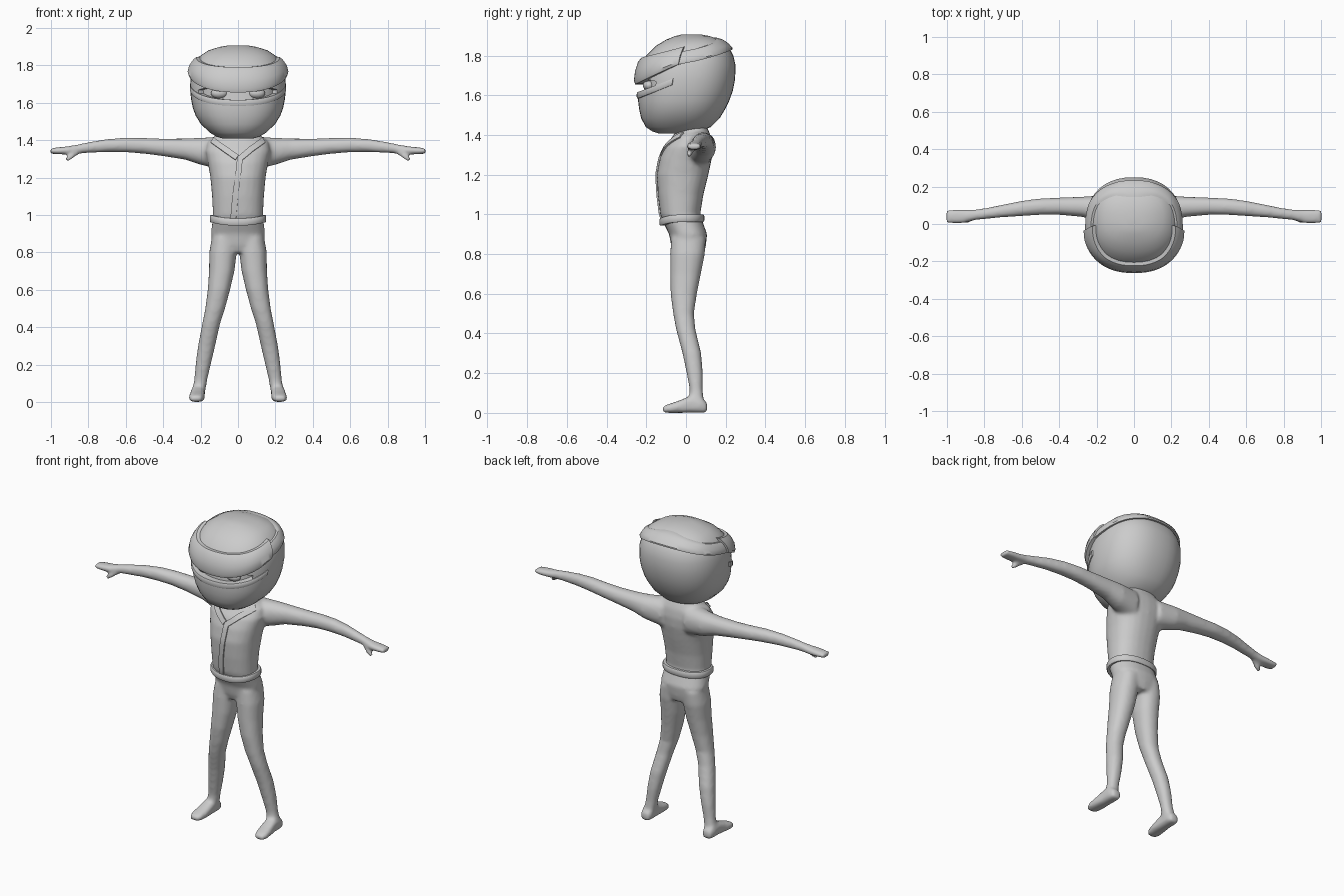
import bpy, bmesh
from math import sin, cos, radians, pi, copysign
from mathutils import Vector

if "Cube" in bpy.data.objects:
    bpy.data.objects.remove(bpy.data.objects["Cube"])


def power(v, n):
    return copysign(abs(v) ** (2 / n), v)


def oval(c, u, v, n=2.2, count=24):
    """Closed super-ellipse around c spanned by the half-axes u and v."""
    return [Vector(c) + Vector(u) * power(cos(2 * pi * i / count), n)
            + Vector(v) * power(sin(2 * pi * i / count), n) for i in range(count)]


def loft(bm, rings, cyclic=False):
    """Skin a row of rings; open rows get end caps."""
    vs = [[bm.verts.new(p) for p in r] for r in rings]
    k = len(vs[0])
    for a, b in zip(vs, vs[1:] + vs[:1] if cyclic else vs[1:]):
        for i in range(k):
            bm.faces.new((a[i], a[(i + 1) % k], b[(i + 1) % k], b[i]))
    if not cyclic:
        bm.faces.new(vs[0])
        bm.faces.new(vs[-1])


def finish(name, bm, angle=40):
    bmesh.ops.recalc_face_normals(bm, faces=bm.faces)
    me = bpy.data.meshes.new(name)
    bm.to_mesh(me)
    bm.free()
    ob = bpy.data.objects.new(name, me)
    bpy.context.collection.objects.link(ob)
    smooth(ob, angle)
    return ob


def smooth(ob, angle):
    bpy.ops.object.select_all(action='DESELECT')
    ob.select_set(True)
    bpy.context.view_layer.objects.active = ob
    bpy.ops.object.shade_smooth_by_angle(angle=radians(angle))


def apply_all(ob, angle=40):
    bpy.context.view_layer.objects.active = ob
    for m in list(ob.modifiers):
        bpy.ops.object.modifier_apply(modifier=m.name)
    smooth(ob, angle)


# Body: torso, arms, thumbs, legs and feet fused into one skin
body_bm = bmesh.new()
torso = [(.80, -.06, .09, .10), (.84, -.075, .10, .135), (.90, -.085, .107, .145),
         (.96, -.115, .085, .138), (1.0, -.13, .072, .134), (1.1, -.142, .088, .139),
         (1.2, -.148, .113, .148), (1.28, -.133, .13, .162), (1.34, -.108, .134, .175),
         (1.39, -.07, .127, .165), (1.42, -.05, .115, .125), (1.47, -.04, .09, .09)]
loft(body_bm, [oval((0, (f + b) / 2, z), (r, 0, 0), (0, (b - f) / 2, 0), 2.3) for z, f, b, r in torso])
arm = [(.08, .06, 1.33, .08, .09), (.2, .085, 1.34, .066, .072), (.28, .092, 1.352, .054, .057),
       (.4, .095, 1.361, .046, .047), (.5, .093, 1.369, .044, .042), (.6, .083, 1.374, .041, .039),
       (.7, .07, 1.371, .034, .035), (.8, .055, 1.36, .029, .029), (.86, .048, 1.352, .029, .024),
       (.91, .041, 1.345, .037, .022), (.96, .04, 1.343, .039, .019), (1.003, .04, 1.342, .034, .015)]
thumb = [(.85, .04, 1.345, .016), (.885, .022, 1.318, .016), (.918, .012, 1.292, .013)]
leg = [(.88, .072, -.075, .10, .068), (.8, .08, -.08, .095, .074), (.7, .087, -.08, .075, .068),
       (.6, .102, -.078, .055, .06), (.5, .122, -.065, .04, .053), (.42, .143, -.05, .048, .048),
       (.3, .168, -.018, .077, .046), (.2, .186, .003, .085, .041), (.12, .199, .018, .084, .035),
       (.06, .21, .015, .09, .036), (.02, .215, .01, .09, .034)]
foot = [(.107, .213, .026, .05), (.08, .214, .036, .075), (.02, .215, .037, .085),
        (-.04, .219, .041, .06), (-.08, .222, .041, .047), (-.105, .224, .034, .038), (-.119, .225, .022, .03)]
for s in (1, -1):
    loft(body_bm, [oval((s * x, y, z), (0, ry, 0), (0, 0, rz)) for x, y, z, ry, rz in arm])
    loft(body_bm, [oval((s * x, y, z), (0, r, 0), (r * .6 * s, 0, r * .7)) for x, y, z, r in thumb])
    loft(body_bm, [oval((s * x, (f + b) / 2, z), (r, 0, 0), (0, (b - f) / 2, 0)) for z, x, f, b, r in leg])
    loft(body_bm, [oval((s * x, y, h / 2), (r, 0, 0), (0, 0, h / 2), 3) for y, x, r, h in foot])
body = finish("body", body_bm)
remesh = body.modifiers.new("fuse", 'REMESH')
remesh.mode = 'VOXEL'
remesh.voxel_size = .01
relax = body.modifiers.new("relax", 'SMOOTH')
relax.factor, relax.iterations = .5, 8
apply_all(body, 60)

# Head: z, front y, back y, half width
HEAD = [(1.408, -.14, .02, .08), (1.418, -.17, .07, .115), (1.44, -.203, .125, .15), (1.485, -.226, .17, .198),
        (1.53, -.236, .197, .226), (1.57, -.241, .217, .241), (1.62, -.241, .235, .251),
        (1.68, -.236, .247, .257), (1.75, -.225, .25, .252), (1.80, -.2, .238, .236),
        (1.85, -.15, .212, .203), (1.88, -.1, .172, .158), (1.898, -.055, .12, .1), (1.907, -.02, .07, .045)]


def head_point(a, z, off=0.0):
    """Point on the head at angle a (0 = front) and height z, pushed out by off."""
    z0 = min(max(z, HEAD[0][0]), HEAD[-1][0])
    lo, hi = next((p, q) for p, q in zip(HEAD, HEAD[1:]) if p[0] <= z0 <= q[0])
    t = (z0 - lo[0]) / (hi[0] - lo[0])
    f, b, r = (lo[i] + (hi[i] - lo[i]) * t for i in (1, 2, 3))
    return Vector(((r + off) * power(sin(a), 2.3),
                   (f + b) / 2 - ((b - f) / 2 + off) * power(cos(a), 2.3), z))


def wrap(name, a0, a1, low, high, inner, outer, steps=40, cyclic=False):
    """Band hugging the head between two angles."""
    rings = []
    for i in range(steps + 1):
        a = radians(a0 + (a1 - a0) * i / steps)
        l, h = low(a), high(a)
        d = (h - l) * .15
        rings.append([head_point(a, l, inner), head_point(a, h, inner), head_point(a, h, outer * .7),
                      head_point(a, h - d, outer), head_point(a, (l + h) / 2, outer * 1.05),
                      head_point(a, l + d, outer), head_point(a, l, outer * .7)])
    bm = bmesh.new()
    loft(bm, rings)
    return finish(name, bm, 35)


bm = bmesh.new()
loft(bm, [[head_point(2 * pi * i / 40, r[0]) for i in range(40)] for r in HEAD])
head = finish("head", bm, 50)

# Eye slot carved into the face
EDGE = radians(54)
slot_low = lambda a: 1.615 + .035 * (a / EDGE) ** 2
cutter = wrap("eye_slot_cutter", -54, 54, slot_low, lambda a: 1.69 - .022 * (a / EDGE) ** 2, -.032, .08)
cutter.hide_render = True
cut = head.modifiers.new("eye_slot", 'BOOLEAN')
cut.object, cut.operation, cut.solver = cutter, 'DIFFERENCE', 'EXACT'
apply_all(head, 40)
bpy.data.objects.remove(cutter)

# Face mask rim, forehead plate and the narrower band behind it
wrap("mask_rim", -76, 76, lambda a: slot_low(a) - .032, slot_low, -.025, .007)
wrap("forehead_plate", -81, 81, lambda a: 1.655 + .119 * (1 - cos(a)),
     lambda a: 1.79 + .065 * (1 - cos(a)), -.03, .026)
wrap("head_band", 78, 282, lambda a: 1.765 - .065 * cos(a),
     lambda a: 1.83 - .06 * cos(a), -.03, .016)

# Eyes
for s, side in ((1, "left"), (-1, "right")):
    bm = bmesh.new()
    bmesh.ops.create_uvsphere(bm, u_segments=20, v_segments=12, radius=1)
    for v in bm.verts:
        v.co = Vector((s * .1 + v.co.x * .045, -.187 + v.co.y * .03, 1.65 + v.co.z * .028))
    finish(side + "_eye", bm)

# Belt, dipping at the front
bm = bmesh.new()
rings = []
for i in range(40):
    a = 2 * pi * i / 40
    z = .98 - .018 * max(0, cos(a)) ** 2
    ring = []
    for g, dz in ((-.02, -.019), (-.02, .019), (.009, .019), (.013, .012), (.013, -.012), (.009, -.019)):
        ring.append(Vector(((.138 + g) * power(sin(a), 2.3), -.021 - (.1 + g) * power(cos(a), 2.3), z + dz)))
    rings.append(ring)
loft(bm, rings, cyclic=True)
finish("belt", bm, 35)


# Jacket trims draped on the chest
def trim(name, path, width=.03):
    pts = []
    for (x0, z0), (x1, z1) in zip(path, path[1:]):
        pts += [Vector((x0 + (x1 - x0) * t / 8, 0, z0 + (z1 - z0) * t / 8)) for t in range(8)]
    pts.append(Vector((path[-1][0], 0, path[-1][1])))
    bm = bmesh.new()
    rows = []
    for i, p in enumerate(pts):
        d = (pts[min(i + 2, len(pts) - 1)] - pts[max(i - 2, 0)]).normalized()
        n = Vector((d.z, 0, -d.x)) * width / 2
        row = []
        for k in (-1, 0, 1):
            q = p + n * k
            hit, loc, _, _ = body.ray_cast(Vector((q.x, -1, q.z)), Vector((0, 1, 0)))
            row.append(bm.verts.new(loc if hit else Vector((q.x, 0, q.z))))
        rows.append(row)
    for a, b in zip(rows, rows[1:]):
        for k in (0, 1):
            bm.faces.new((a[k], a[k + 1], b[k + 1], b[k]))
    ob = finish(name, bm)
    thick = ob.modifiers.new("thickness", 'SOLIDIFY')
    thick.thickness, thick.offset = .016, 0
    apply_all(ob, 35)


trim("long_jacket_trim", [(.135, 1.397), (.07, 1.35), (.01, 1.3), (.003, 1.23), (-.015, 1.1), (-.025, .98)])
trim("short_jacket_trim", [(-.135, 1.397), (-.07, 1.35), (-.005, 1.305)])
